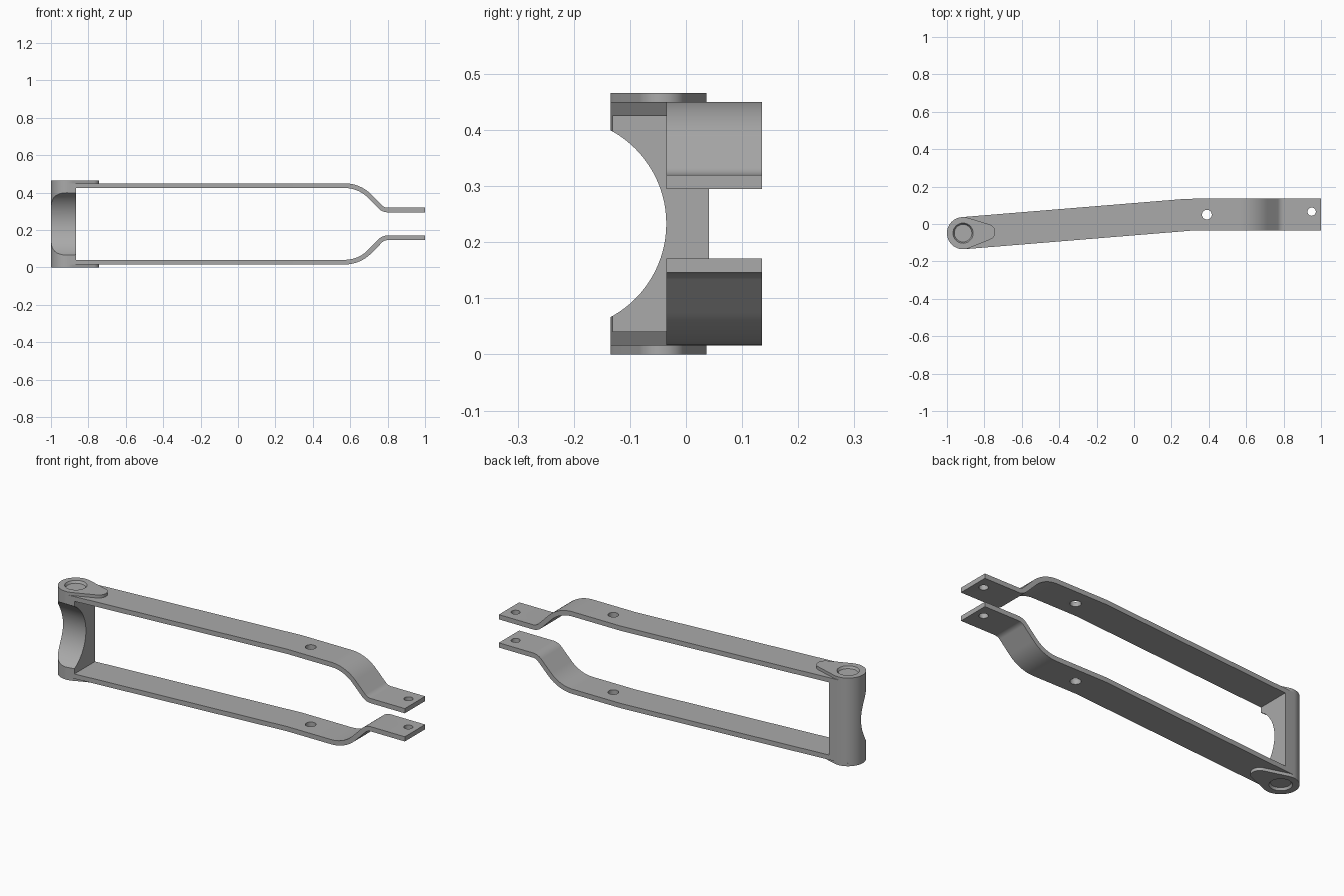
import bpy, bmesh
from math import sin, cos, pi, radians, atan
from mathutils import Vector

if "Cube" in bpy.data.objects:
    bpy.data.objects.remove(bpy.data.objects["Cube"])

HEIGHT = 0.466
LUG = 0.016
SLOPE = 0.0817
TILT = atan(SLOPE)
PIVOT = Vector((-0.914, -0.049))
R = 0.086
FLAT_X = -0.865

steel = bpy.data.materials.new("brushed grey")
steel.use_nodes = True
GREY = (0.40, 0.40, 0.40, 1)
steel.diffuse_color = GREY
steel.node_tree.nodes["Principled BSDF"].inputs["Base Color"].default_value = GREY


def finish(name, bm):
    bmesh.ops.recalc_face_normals(bm, faces=bm.faces)
    mesh = bpy.data.meshes.new(name)
    bm.to_mesh(mesh)
    bm.free()
    mesh.materials.append(steel)
    obj = bpy.data.objects.new(name, mesh)
    bpy.context.collection.objects.link(obj)
    return obj


def prism(name, outline, z0, z1):
    bm = bmesh.new()
    face = bm.faces.new([bm.verts.new((x, y, z0)) for x, y in outline])
    top = bmesh.ops.extrude_face_region(bm, geom=[face])["geom"]
    verts = [v for v in top if isinstance(v, bmesh.types.BMVert)]
    bmesh.ops.translate(bm, verts=verts, vec=(0, 0, z1 - z0))
    return finish(name, bm)


def cutter(name, loc, r1, r2, depth, rot=(0, 0, 0), sides=48):
    bpy.ops.mesh.primitive_cone_add(vertices=sides, radius1=r1, radius2=r2,
                                    depth=depth, location=loc, rotation=rot)
    obj = bpy.context.object
    obj.name = name
    obj.data.materials.append(steel)
    obj.hide_render = True
    return obj


def carve(obj, tool):
    mod = obj.modifiers.new("cut", "BOOLEAN")
    mod.operation = "DIFFERENCE"
    mod.solver = "EXACT"
    mod.object = tool
    bpy.ops.object.select_all(action="DESELECT")
    bpy.context.view_layer.objects.active = obj
    obj.select_set(True)
    bpy.ops.object.modifier_apply(modifier=mod.name)
    bpy.data.objects.remove(tool)


def smooth(obj):
    bpy.ops.object.select_all(action="DESELECT")
    bpy.context.view_layer.objects.active = obj
    obj.select_set(True)
    bpy.ops.object.shade_smooth_by_angle(angle=radians(30))


def arc(center, r, a0, a1, n):
    return [(center[0] + r * cos(a0 + (a1 - a0) * i / n),
             center[1] + r * sin(a0 + (a1 - a0) * i / n)) for i in range(n + 1)]


def back_edge(x):
    return min(0.135, 0.0437 + SLOPE * (x - FLAT_X) - 0.0024)


def front_edge(x):
    return min(-0.035, -0.1313 + SLOPE * (x - FLAT_X))


# Hinge barrel: half-round post with a flat inner face and a scooped front
outline = arc(PIVOT, R, pi / 2 + TILT, 3 * pi / 2 + TILT, 40)
outline += [(FLAT_X, front_edge(FLAT_X)), (FLAT_X, back_edge(FLAT_X))]
barrel = prism("hinge_barrel", outline, LUG, HEIGHT - LUG)
carve(barrel, cutter("scoop_cutter", (-0.93, -0.224, HEIGHT / 2), 0.189, 0.189,
                     0.4, (0, pi / 2, 0), 96))
smooth(barrel)

# Teardrop lugs with a shallow chamfered pin recess, one above and one below
TIP, TIP_R = Vector((-0.785, -0.043)), 0.043
axis = TIP - PIVOT
heading = atan(axis.y / axis.x)
lean = pi / 2 - atan((R - TIP_R) / axis.length)
teardrop = arc(PIVOT, R, heading + lean, heading + 2 * pi - lean, 48)
teardrop += arc(TIP, TIP_R, heading - lean, heading + lean, 24)
for name, z0, face_z, flip in (("upper_lug", HEIGHT - LUG, HEIGHT, 0),
                               ("lower_lug", 0, 0, pi)):
    lug = prism(name, teardrop, z0, z0 + LUG)
    carve(lug, cutter("recess_cutter", (*PIVOT, face_z), 0.047, 0.061, 0.024, (flip, 0, 0)))
    smooth(lug)

# Strap centreline: straight run, wide outward bend, tight return bend, end tab
HALF = 0.0125
path = [(FLAT_X, 0.4375, 0), (0.28, 0.4375, 0), (0.313, 0.4375, 0)]
for i in range(17):
    a = radians(45) * i / 16
    path.append((0.57 + 0.1875 * sin(a), 0.25 + 0.1875 * cos(a), a))
for i in range(13):
    a = radians(45) * (1 - i / 12)
    path.append((0.8 - 0.0555 * sin(a), 0.363 - 0.0555 * cos(a), a))
path.append((1.0, 0.3075, 0))


def strap(name, mirrored):
    bm = bmesh.new()
    rings = []
    for x, z, a in path:
        ring = []
        for side, edge in ((1, front_edge), (1, back_edge), (-1, back_edge), (-1, front_edge)):
            pz = z + side * HALF * cos(a)
            ring.append(bm.verts.new((x + side * HALF * sin(a), edge(x),
                                      HEIGHT - pz if mirrored else pz)))
        rings.append(ring)
    for p, q in zip(rings, rings[1:]):
        for i in range(4):
            j = (i + 1) % 4
            bm.faces.new((p[i], p[j], q[j], q[i]))
    bm.faces.new(rings[0])
    bm.faces.new(rings[-1])
    obj = finish(name, bm)
    for x, y, r in ((0.39, 0.05, 0.026), (0.95, 0.066, 0.022)):
        carve(obj, cutter("bolt_hole_cutter", (x, y, HEIGHT / 2), r, r, 1.0))
    smooth(obj)


strap("upper_strap", False)
strap("lower_strap", True)
